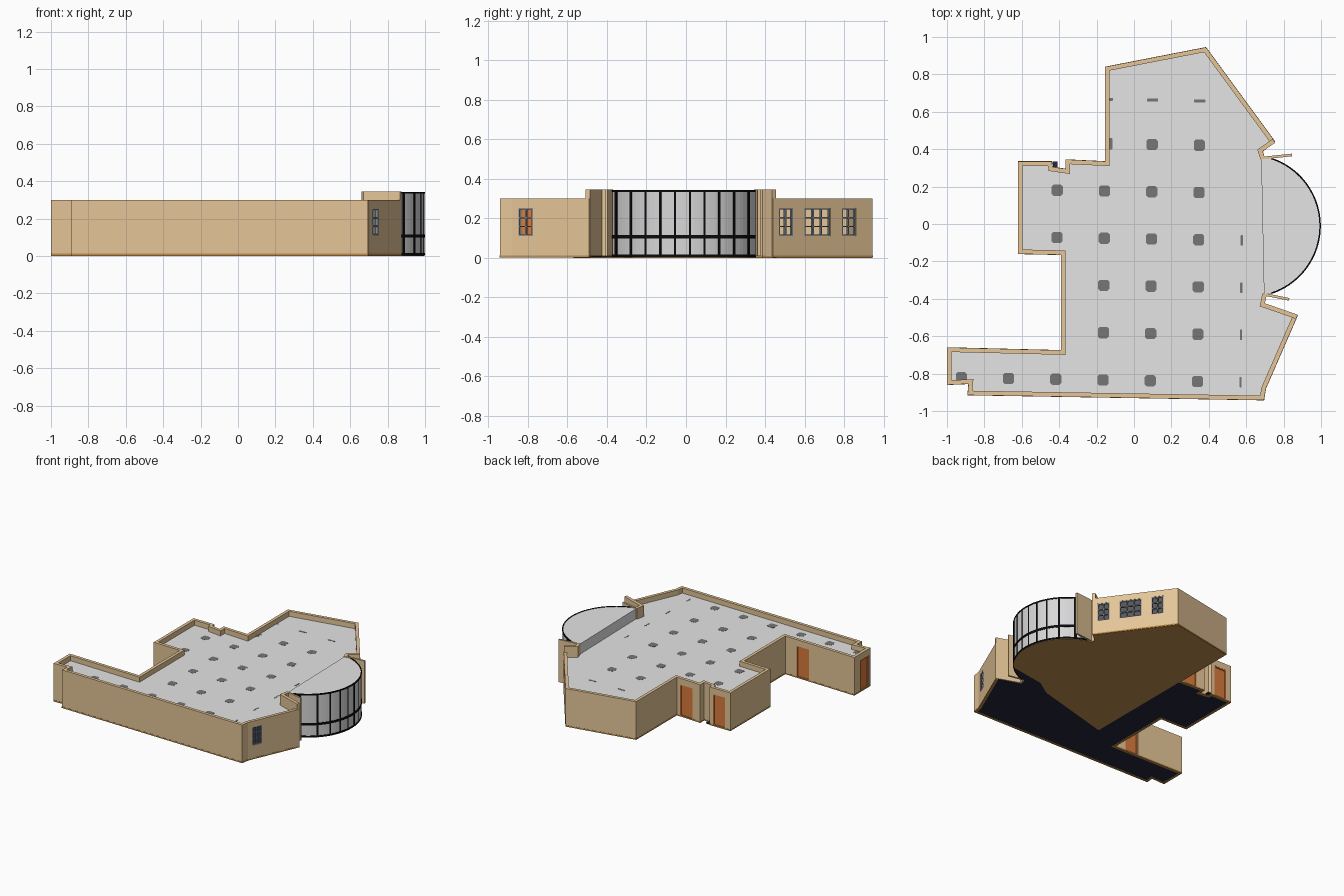
import bpy, bmesh, math
from mathutils import Vector

if "Cube" in bpy.data.objects:
    bpy.data.objects.remove(bpy.data.objects["Cube"])


def material(name, r, g, b):
    m = bpy.data.materials.new(name)
    m.diffuse_color = (r, g, b, 1)
    m.use_nodes = True
    m.node_tree.nodes["Principled BSDF"].inputs["Base Color"].default_value = m.diffuse_color
    return m


TAN = material("tan_wall", 0.78, 0.56, 0.31)
ROOF = material("roof_grey", 0.78, 0.78, 0.78)
PAD = material("dark_grey_pad", 0.18, 0.18, 0.18)
GLASS = material("pale_glass", 0.68, 0.68, 0.69)
BLACK = material("black_metal", 0.003, 0.003, 0.003)
DOOR = material("orange_door", 0.70, 0.20, 0.045)
FRAME = material("slate_frame", 0.23, 0.26, 0.31)
BROWN = material("brown_base", 0.52, 0.27, 0.075)
NAVY = material("navy_floor", 0.018, 0.022, 0.042)


def prism(name, pts, z0, z1, mat):
    """Extrude a flat outline between two heights."""
    bm = bmesh.new()
    face = bm.faces.new([bm.verts.new((p[0], p[1], z0)) for p in pts])
    top = bmesh.ops.extrude_face_region(bm, geom=[face])["geom"]
    for v in top:
        if isinstance(v, bmesh.types.BMVert):
            v.co.z = z1
    bmesh.ops.recalc_face_normals(bm, faces=bm.faces)
    me = bpy.data.meshes.new(name)
    bm.to_mesh(me)
    bm.free()
    me.materials.append(mat)
    ob = bpy.data.objects.new(name, me)
    bpy.context.collection.objects.link(ob)
    return ob


def offset(path, d):
    """Mitred offset of an open path to its right hand side (inward)."""
    pts = [Vector(p) for p in path]
    dirs = [(b - a).normalized() for a, b in zip(pts, pts[1:])]
    norms = [Vector((v.y, -v.x)) for v in dirs]
    out = []
    for i, p in enumerate(pts):
        a, b = norms[max(i - 1, 0)], norms[min(i, len(norms) - 1)]
        out.append(p + (a + b) * d / (1 + a.dot(b)))
    return out


def strip(name, path, d0, d1, z0, z1, mat):
    return prism(name, offset(path, d0) + offset(path, d1)[::-1], z0, z1, mat)


def panel(name, seg, t0, t1, d0, d1, z0, z1, mat):
    """Box along part of a wall segment."""
    a, b = Vector(seg[0]), Vector(seg[1])
    return strip(name, [a.lerp(b, t0), a.lerp(b, t1)], d0, d1, z0, z1, mat)


# outlines, clockwise seen from above
LOW = [(.875, -.49), (.705, -.88), (.695, -.942), (-.89, -.915), (-.885, -.855), (-1, -.86),
       (-1, -.66), (-.39, -.675), (-.39, -.165), (-.62, -.16), (-.62, .335), (-.44, .335),
       (-.435, .305), (-.365, .295), (-.365, .345), (-.155, .335), (-.155, .84), (.385, .945),
       (.755, .44)]
NORTH = [(.755, .435), (.688, .388), (.70, .352)]
SOUTH = [(.71, -.375), (.70, -.424), (.875, -.485)]
CX, CY, R = .616, -.01, .379


def on_arc(y):
    return (CX + math.sqrt(R * R - (y - CY) ** 2), y)


ARC = [(CX + R * math.cos(a), CY + R * math.sin(a))
       for a in [math.radians(72 - 144 * i / 36) for i in range(37)]]
T = .024  # wall thickness

# walls
walls = strip("outer_walls", LOW, 0, T, .01, .30, TAN)
strip("tall_wall_north", NORTH, 0, T, .01, .345, TAN)
strip("tall_wall_south", SOUTH, 0, T, .01, .345, TAN)
panel("fin_north", [(.69, .352), (.845, .368)], 0, 1, -.008, .006, .01, .345, TAN)
panel("fin_south", [(.705, -.377), (.83, -.402)], 0, 1, -.006, .008, .01, .345, TAN)
strip("wall_base", LOW, -.001, T - .006, .001, .012, BROWN)

# flat roof and floor slabs
inner = offset(SOUTH, .012)[:2] + offset(LOW, .012) + offset(NORTH, .012)[1:]
prism("flat_roof", inner, .25, .26, ROOF)
prism("floor_slab", offset(SOUTH, .012)[:2] + offset(LOW, .016) + offset(NORTH, .012)[1:]
      + [(.73, .35)] + ARC[1:-1], .004, .011, NAVY)
brown = [(-.15, -.57), (.48, -.40), (.60, -.32)]
brown += [p for p in ARC[::-1] if p[1] > -.28]
brown += [(.70, .352), (.69, .387), (.75, .438), (.385, .94), (-.15, .837)]
prism("lower_floor", brown, .0, .0105, BROWN)
prism("notch_floor", [(-.433, .306), (-.41, .303), (-.41, .335), (-.436, .335)], .004, .012, NAVY)

# curved glass bay
prism("bay_roof", ARC + [(.695, -.375), (.68, .355)], .245, .34, ROOF)
strip("bay_glass", ARC, -.001, .007, .01, .338, GLASS)
for name, z0, z1 in (("bay_bottom_rail", .003, .016), ("bay_middle_rail", .098, .116),
                     ("bay_top_rail", .333, .343)):
    strip(name, ARC, -.004, .004, z0, z1, BLACK)
for i in range(10):
    y = -.352 + .0742 * i
    h = .005
    panel("bay_mullion", [on_arc(y + h), on_arc(y - h)], 0, 1, -.004, .004, .008, .34, BLACK)

# square roof pads with cut corners, on a slightly turned grid
ROWS = {3: (-1, 0, 1), 2: (-1, 0, 1), 1: (-2, -1, 0, 1), 0: (-2, -1, 0, 1, 2), -1: (-1, 0, 1, 2),
        -2: (-1, 0, 1, 2), -3: (-4, -3, -2, -1, 0, 1, 2)}
for row, cols in ROWS.items():
    for c in cols:
        x = .093 + .2525 * c + .002 * row
        y = -.08 - .004 * c + .2525 * row
        hx, hy = .03, .03
        if row == 3:
            hx, hy, y = .03, .008, y - .015
        if c == 2:
            hx, hy, x = .006, .028, x - .022
        if c == -1 and row > 1:
            x, hx = x + .03, .011
        k = min(hx, hy) * .35
        prism("roof_pad", [(x - hx + k, y - hy), (x + hx - k, y - hy), (x + hx, y - hy + k),
                           (x + hx, y + hy - k), (x + hx - k, y + hy), (x - hx + k, y + hy),
                           (x - hx, y + hy - k), (x - hx, y - hy + k)], .258, .261, PAD)

# openings
cutters = []


def window(seg, t0, t1, cols, rows=3, z0=.11, z1=.252):
    cutters.append(panel("window_cutter", seg, t0, t1, -.03, .06, z0, z1, TAN))
    length = (Vector(seg[1]) - Vector(seg[0])).length
    w = .007 / length
    for i in range(cols + 1):
        t = t0 + (t1 - t0 - w) * i / cols
        panel("window_bar", seg, t, t + w, .001, .014, z0, z1, FRAME)
    for i in range(rows + 1):
        z = z0 + (z1 - z0 - .007) * i / rows
        panel("window_rail", seg, t0, t1, .002, .013, z, z + .007, FRAME)


def door(seg, t0, t1, z1=.25):
    cutters.append(panel("door_cutter", seg, t0, t1, -.03, .06, .005, z1, TAN))
    w = .008 / (Vector(seg[1]) - Vector(seg[0])).length
    panel("door_leaf", seg, t0, t1, .008, .016, .01, z1, DOOR)
    panel("door_jamb", seg, t0, t0 + w, .001, .022, .01, z1, DOOR)
    panel("door_jamb", seg, t1 - w, t1, .001, .022, .01, z1, DOOR)
    panel("door_head", seg, t0, t1, .001, .022, z1 - .008, z1, DOOR)


north_east, south_east = LOW[17:19], LOW[0:2]
window(north_east, .17, .31, 2)
window(north_east, .425, .683, 3)
window(north_east, .80, .94, 2)
window(south_east, .73, .92, 2)
door(LOW[5:7], .10, .65)
door(LOW[6:8], .66, .84)
door(LOW[10:12], .25, .85)
door(LOW[14:16], .33, .86)

# cut the openings out of the walls
bpy.context.view_layer.objects.active = walls
for c in cutters:
    c.hide_render = True
    mod = walls.modifiers.new("opening", 'BOOLEAN')
    mod.operation = 'DIFFERENCE'
    mod.solver = 'EXACT'
    mod.object = c
    bpy.ops.object.modifier_apply(modifier=mod.name)
for c in cutters:
    bpy.data.objects.remove(c)
